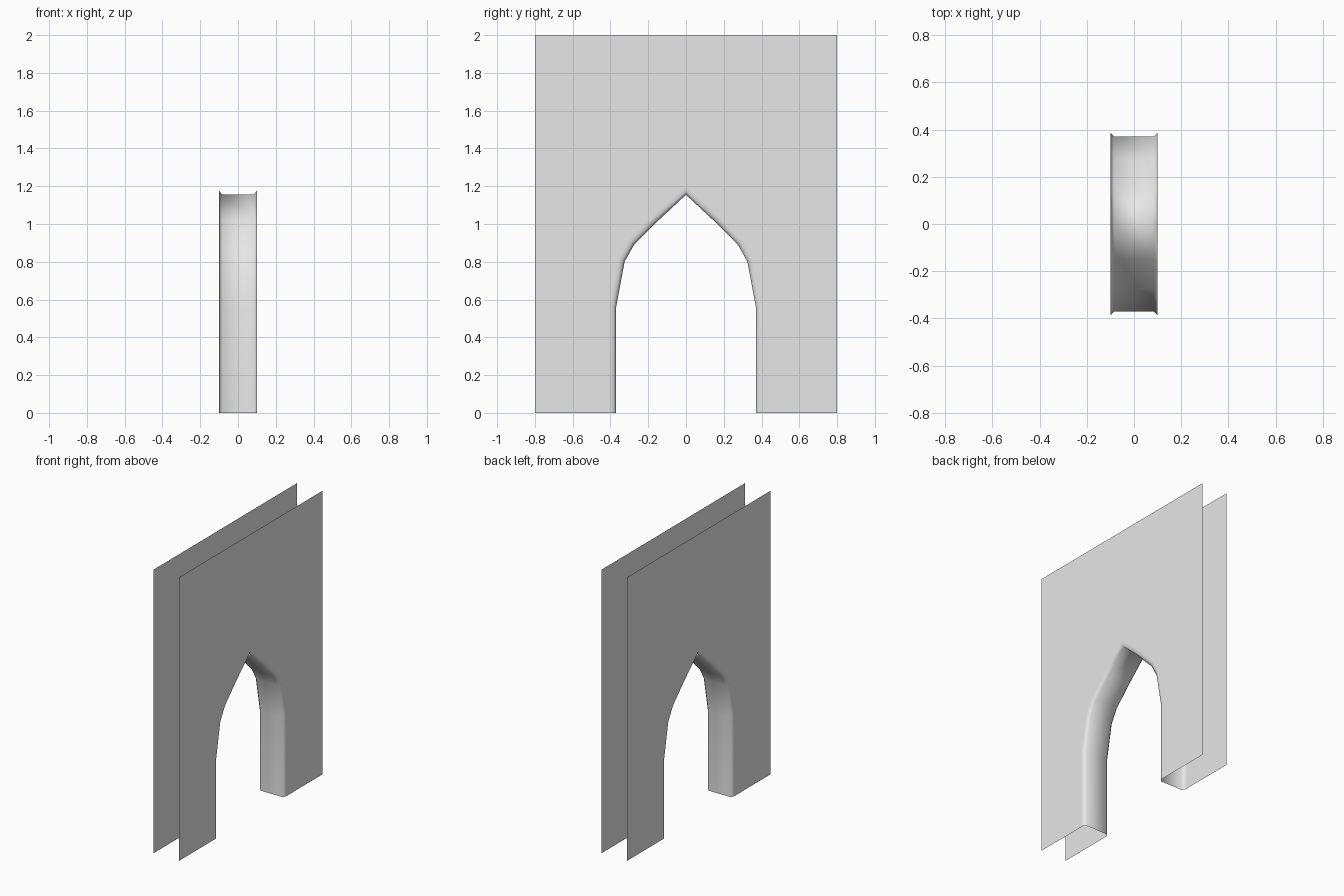
import bpy
import bmesh
from mathutils import Vector

# Remove the default cube
cube = bpy.data.objects.get("Cube")
if cube:
    bpy.data.objects.remove(cube, do_unlink=True)

HALF_WIDTH, HEIGHT, HALF_DEPTH, CHAMFER, BAND = 0.8, 2.0, 0.1, 0.016, 0.035

# Pale grey plaster
plaster = bpy.data.materials.new("plaster_grey")
plaster.use_nodes = True
GREY = (0.8, 0.8, 0.8, 1)
plaster.diffuse_color = GREY
plaster.node_tree.nodes["Principled BSDF"].inputs["Base Color"].default_value = GREY

# Half of the pointed arch, as (y, z) from the floor to the apex
half = [Vector(p) for p in ((0.37, 0), (0.37, 0.56), (0.325, 0.8),
                            (0.275, 0.89), (0.15, 1.015), (0, 1.155))]
arch = half + [Vector((-p.x, p.y)) for p in reversed(half[:-1])]


def offset(path, distance):
    """Move the arch outward into the wall, with mitred corners."""
    result = []
    for i, p in enumerate(path):
        normals = []
        for a, b in ((i - 1, i), (i, i + 1)):
            if a >= 0 and b < len(path):
                d = (path[b] - path[a]).normalized()
                normals.append(Vector((d.y, -d.x)))
        mitre = sum(normals, Vector((0, 0))).normalized()
        result.append(p + mitre * distance / mitre.dot(normals[0]))
    return result


bm = bmesh.new()


def add_row(path, x):
    return [bm.verts.new((x, p.x, p.y)) for p in path]


def bridge(row_a, row_b):
    for i in range(len(row_a) - 1):
        bm.faces.new((row_a[i], row_a[i + 1], row_b[i + 1], row_b[i]))


# Arch lining, chamfers and flat bands beside the opening
rim, edge = offset(arch, CHAMFER), offset(arch, BAND)
rows = [add_row(edge, -HALF_DEPTH), add_row(rim, -HALF_DEPTH),
        add_row(arch, CHAMFER - HALF_DEPTH), add_row(arch, HALF_DEPTH - CHAMFER),
        add_row(rim, HALF_DEPTH), add_row(edge, HALF_DEPTH)]
for first, second in zip(rows, rows[1:]):
    bridge(first, second)

# Two open wall sheets, each split down the middle above the apex
middle = len(arch) // 2
for row, x in ((rows[0], -HALF_DEPTH), (rows[-1], HALF_DEPTH)):
    top = bm.verts.new((x, 0, HEIGHT))
    for side, part in ((1, row[:middle + 1]), (-1, row[:middle - 1:-1])):
        foot = bm.verts.new((x, side * HALF_WIDTH, 0))
        corner = bm.verts.new((x, side * HALF_WIDTH, HEIGHT))
        bm.faces.new(part + [top, corner, foot])

# Consistent normals, facing out of the wall
bmesh.ops.recalc_face_normals(bm, faces=bm.faces[:])
bm.faces.ensure_lookup_table()
sheet = max(bm.faces, key=lambda f: f.calc_area())
if sheet.normal.x * sheet.calc_center_median().x < 0:
    bmesh.ops.reverse_faces(bm, faces=bm.faces[:])
for face in bm.faces:
    face.smooth = True

mesh = bpy.data.meshes.new("arched_wall")
bm.to_mesh(mesh)
bm.free()
mesh.materials.append(plaster)
wall = bpy.data.objects.new("arched_wall", mesh)
bpy.context.scene.collection.objects.link(wall)
